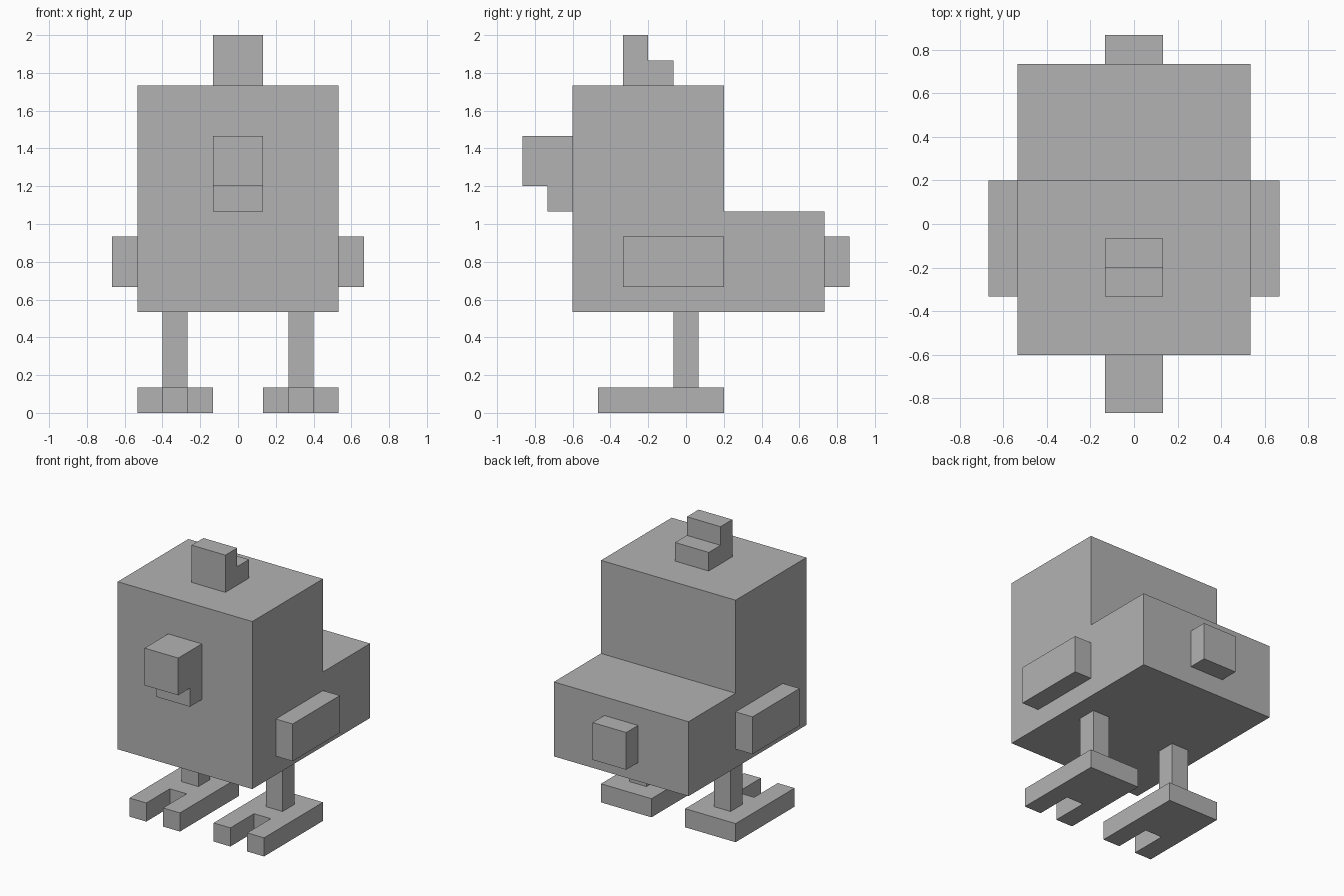
import bpy
import bmesh
from mathutils import Vector

U = 2 / 15  # one block unit

cube = bpy.data.objects.get("Cube")
if cube:
    bpy.data.objects.remove(cube, do_unlink=True)

grey = bpy.data.materials.new("plain_grey")
grey.use_nodes = True
color = (0.45, 0.45, 0.45, 1)
grey.diffuse_color = color
grey.node_tree.nodes["Principled BSDF"].inputs["Base Color"].default_value = color


def prism(name, outline, axis, low, high):
    """Extrude an outline, given in block units, along the x or z axis."""
    bm = bmesh.new()
    if axis == "x":
        points = [Vector((low, a, b)) for a, b in outline]
        step = Vector((high - low, 0, 0))
    else:
        points = [Vector((a, b, low)) for a, b in outline]
        step = Vector((0, 0, high - low))
    face = bm.faces.new([bm.verts.new(p * U) for p in points])
    extruded = bmesh.ops.extrude_face_region(bm, geom=[face], use_keep_orig=True)
    moved = [g for g in extruded["geom"] if isinstance(g, bmesh.types.BMVert)]
    bmesh.ops.translate(bm, verts=moved, vec=step * U)
    bmesh.ops.recalc_face_normals(bm, faces=bm.faces[:])
    mesh = bpy.data.meshes.new(name)
    bm.to_mesh(mesh)
    bm.free()
    mesh.materials.append(grey)
    obj = bpy.data.objects.new(name, mesh)
    bpy.context.collection.objects.link(obj)
    return obj


def rect(a0, a1, b0, b1):
    return [(a0, b0), (a1, b0), (a1, b1), (a0, b1)]


# Tall head and chest with a lower rump behind
prism("body", [(-4.5, 4), (5.5, 4), (5.5, 8), (1.5, 8), (1.5, 13), (-4.5, 13)],
      "x", -4, 4)

# Stepped crest, stepped beak and tail
prism("crest", [(-2.5, 13), (-0.5, 13), (-0.5, 14), (-1.5, 14), (-1.5, 15), (-2.5, 15)],
      "x", -1, 1)
prism("beak", [(-4.5, 8), (-4.5, 11), (-6.5, 11), (-6.5, 9), (-5.5, 9), (-5.5, 8)],
      "x", -1, 1)
prism("tail", rect(5.5, 6.5, 5, 7), "x", -1, 1)

# Wings, legs and two-toed feet on both sides
foot = [(1, 1.5), (1, -3.5), (2, -3.5), (2, -1.5), (3, -1.5), (3, -3.5), (4, -3.5), (4, 1.5)]
for side, s in (("left", 1), ("right", -1)):
    prism(side + "_wing", rect(-2.5, 1.5, 5, 7), "x", 4 * s, 5 * s)
    prism(side + "_leg", rect(2 * s, 3 * s, -0.5, 0.5), "z", 1, 4)
    prism(side + "_foot", [(x * s, y) for x, y in foot], "z", 0, 1)
